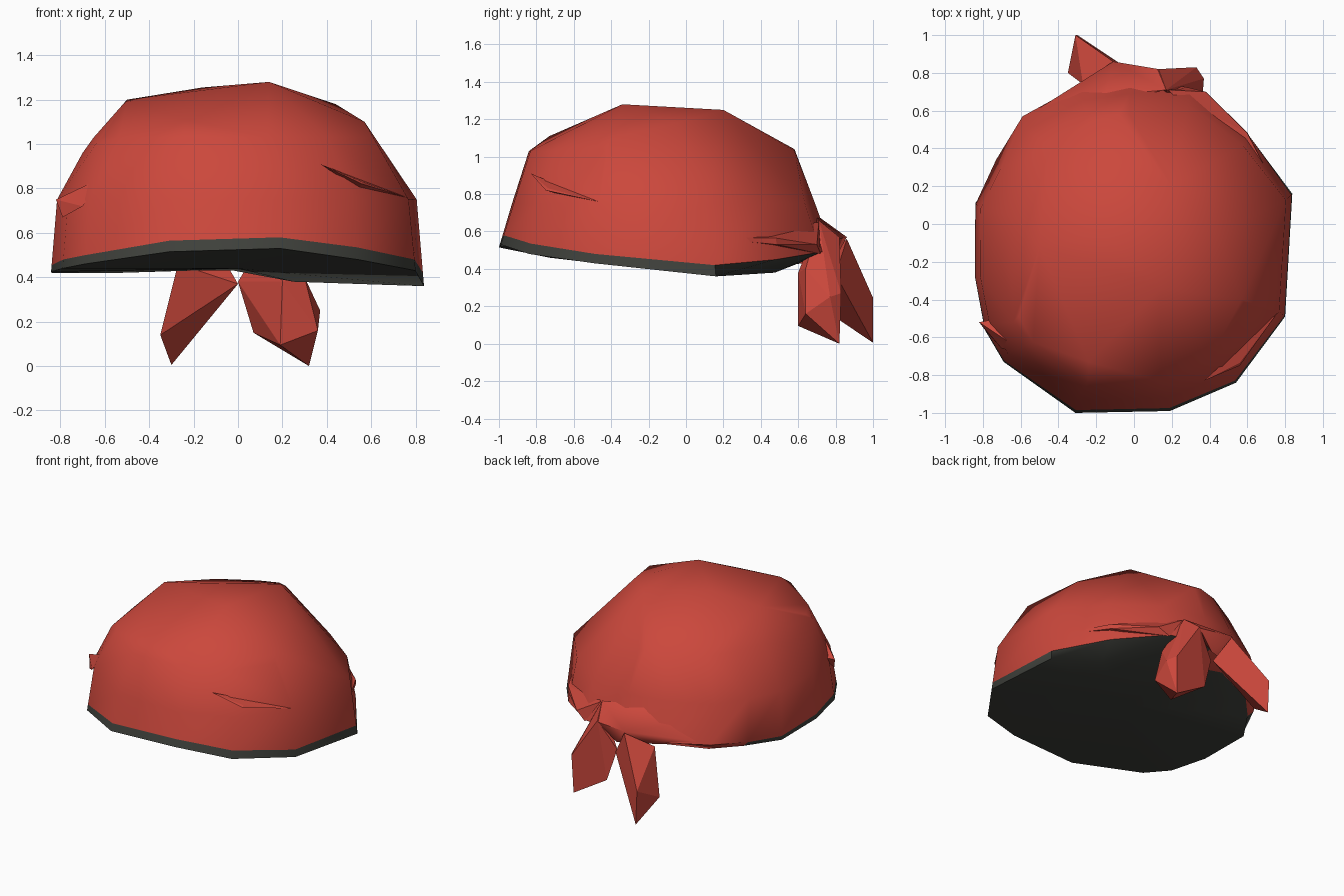
import bpy, bmesh, math
from mathutils import Vector

if "Cube" in bpy.data.objects:
    bpy.data.objects.remove(bpy.data.objects["Cube"])


def material(name, rgb):
    m = bpy.data.materials.new(name)
    m.diffuse_color = (*rgb, 1)
    m.use_nodes = True
    m.node_tree.nodes["Principled BSDF"].inputs["Base Color"].default_value = m.diffuse_color
    return m


RED = material("red_cloth", (0.60, 0.064, 0.045))
DARK = material("dark_lining", (0.050, 0.053, 0.045))


def finish(name, bm, mats, smooth=None):
    bmesh.ops.recalc_face_normals(bm, faces=bm.faces)
    me = bpy.data.meshes.new(name)
    bm.to_mesh(me)
    bm.free()
    ob = bpy.data.objects.new(name, me)
    bpy.context.collection.objects.link(ob)
    for m in mats:
        me.materials.append(m)
    if smooth:
        bpy.ops.object.select_all(action='DESELECT')
        ob.select_set(True)
        bpy.context.view_layer.objects.active = ob
        bpy.ops.object.shade_smooth_by_angle(angle=math.radians(smooth))
    return ob


def add_hull(bm, verts):
    bmesh.ops.convex_hull(bm, input=verts)
    loose = [v for v in bm.verts if not v.link_faces]
    bmesh.ops.delete(bm, geom=loose, context='VERTS')


def hull(name, pts, smooth=None):
    bm = bmesh.new()
    add_hull(bm, [bm.verts.new(p) for p in pts])
    return finish(name, bm, [RED], smooth)


# Widest outline: x, y, rim height, height of the trim above the rim
RIM = [(-.31, -1.0, .515, .05), (.19, -.99, .53, .05), (.54, -.84, .48, .055),
       (.80, -.49, .43, .05), (.838, .16, .36, .06), (.60, .48, .37, .08),
       (.30, .72, .38, .11), (-.02, .78, .43, .07), (-.28, .74, .43, .06),
       (-.59, .57, .42, .07), (-.73, .34, .42, .04), (-.84, .11, .42, .025),
       (-.842, -.28, .425, .03), (-.79, -.56, .44, .04), (-.69, -.73, .46, .04)]

# At the back the rim is tucked inward
TUCK = {5: (.54, .32), 6: (.25, .475), 7: (-.02, .58), 8: (-.21, .64),
        9: (-.53, .50), 10: (-.69, .33)}

# Irregular crown points above the side wall
CROWN = [(.14, -.34, 1.28), (.20, .20, 1.25), (-.16, -.05, 1.255), (-.50, -.12, 1.20),
         (.44, -.05, 1.18), (.57, -.40, 1.10), (-.24, -.73, 1.11), (-.08, .58, 1.04),
         (-.70, -.20, .96), (-.64, -.52, 1.0)]


def level_ring(z, x0, x1, y0, y1):
    ring = []
    for x, y, _, _ in RIM:
        u, v = (x + .842) / 1.68, (y + 1) / 1.78
        ring.append(Vector((x0 + u * (x1 - x0), y0 + v * (y1 - y0), z)))
    return ring


# Dome wall with trim band, crown hull and closed dark underside
wall = level_ring(.75, -.815, .805, -.93, .69)
rim, trim = [], []
for i, (x, y, z, h) in enumerate(RIM):
    rim.append(Vector((*TUCK.get(i, (x, y)), z)))
    t = Vector((x, y, z)).lerp(wall[i], h / (.75 - z))
    trim.append(Vector((x, y, z + h)) if i in TUCK else t)
bm = bmesh.new()
ring = [p for p in level_ring(1.03, -.65, .63, -.84, .58) if p.x + p.y < .70]
upper = [bm.verts.new(p) for p in wall + ring + [Vector(p) for p in CROWN]]
add_hull(bm, upper)
flat = [f for f in bm.faces if all(v.co.z < .7501 for v in f.verts)]
bmesh.ops.delete(bm, geom=flat, context='FACES')
vr = [[bm.verts.new(p) for p in r] for r in (rim, trim, wall)]
n = len(RIM)
under = bm.verts.new((0, -.1, .44))
for i in range(n):
    j = (i + 1) % n
    for k in range(2):
        f = bm.faces.new((vr[k][i], vr[k][j], vr[k + 1][j], vr[k + 1][i]))
        # the trim is hidden by red cloth at the left of the back
        f.material_index = 1 if k == 0 and i not in (7, 8, 9) else 0
    bm.faces.new((vr[0][j], vr[0][i], under)).material_index = 1
bmesh.ops.remove_doubles(bm, verts=bm.verts, dist=.0005)
finish("cap_dome", bm, [RED, DARK], 50)

# Cloth gathered smoothly into the knot at the back
hull("back_gather", [(-.57, .57, .50), (-.28, .74, .48), (-.11, .86, .57), (.13, .82, .56),
                     (.17, .71, .66), (-.15, .68, .70), (-.45, .58, .62), (0, .79, .44)], 60)
hull("right_gather", [(.81, .08, .57), (.60, .48, .565), (.60, .485, .53),
                      (.38, .70, .53), (.30, .72, .48), (.18, .71, .65)])

# Two hanging tails
hull("left_tail", [(-.27, .74, .46), (0, .80, .37), (-.11, .86, .56), (-.10, .84, .44),
                   (-.35, .80, .14), (-.31, 1.0, .245), (-.30, 1.0, .005)])
hull("right_tail", [(.17, .71, .66), (.13, .82, .57), (0, .78, .38), (.30, .64, .40),
                    (.20, .60, .38), (.07, .80, .15), (.19, .60, .095), (.36, .64, .16),
                    (.37, .77, .25), (.33, .83, .27), (.32, .82, 0)])

# Creases in the cloth on both sides
hull("right_crease", [(.37, -.83, .91), (.56, -.735, .83), (.56, -.75, .82),
                      (.76, -.47, .76), (.54, -.68, .80)])
hull("left_fold", [(-.61, -.66, .85), (-.82, -.52, .75), (-.79, -.56, .67),
                   (-.70, -.66, .72), (-.72, -.50, .75)])
